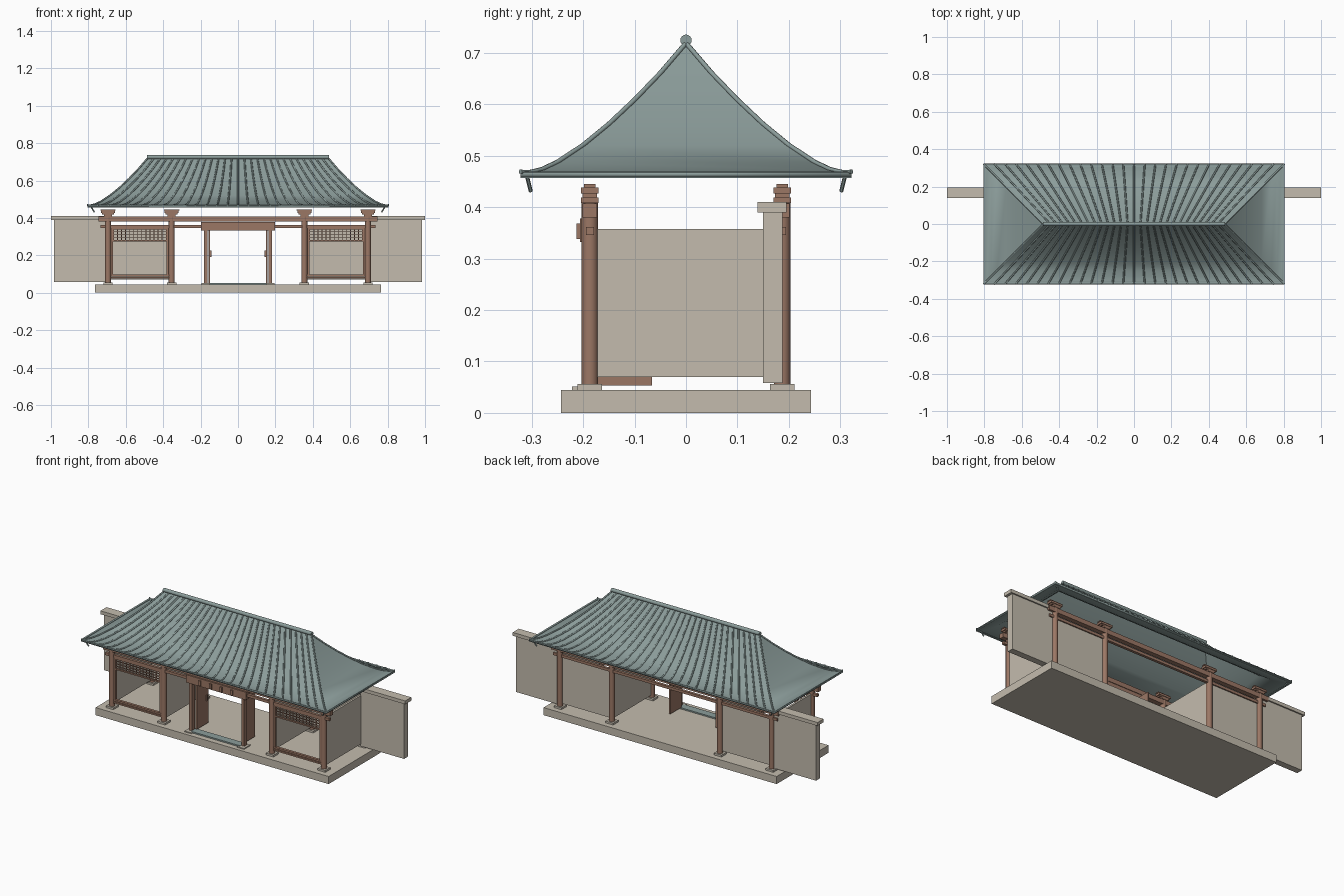
import bpy, bmesh, math
from mathutils import Vector, Matrix

if "Cube" in bpy.data.objects:
    bpy.data.objects.remove(bpy.data.objects["Cube"])


def material(name, rgb):
    m = bpy.data.materials.new(name)
    m.diffuse_color = (*rgb, 1)
    m.use_nodes = True
    m.node_tree.nodes["Principled BSDF"].inputs["Base Color"].default_value = m.diffuse_color
    return m


STONE = material("warm_stone", (0.55, 0.50, 0.42))
WOOD = material("brown_wood", (0.33, 0.185, 0.13))
TILE = material("grey_green_tile", (0.26, 0.335, 0.325))


def finish(name, bm, mat, smooth=False):
    bmesh.ops.recalc_face_normals(bm, faces=bm.faces)
    me = bpy.data.meshes.new(name)
    bm.to_mesh(me)
    bm.free()
    me.materials.append(mat)
    ob = bpy.data.objects.new(name, me)
    bpy.context.collection.objects.link(ob)
    if smooth:
        bpy.ops.object.select_all(action='DESELECT')
        ob.select_set(True)
        bpy.context.view_layer.objects.active = ob
        bpy.ops.object.shade_smooth_by_angle(angle=math.radians(35))
    return ob


def add_box(bm, x0, x1, y0, y1, z0, z1):
    mat = Matrix.Translation(((x0 + x1) / 2, (y0 + y1) / 2, (z0 + z1) / 2)) @ \
        Matrix.Diagonal((abs(x1 - x0), abs(y1 - y0), abs(z1 - z0), 1))
    return bmesh.ops.create_cube(bm, size=1, matrix=mat)["verts"]


def boxes(name, mat, *items):
    bm = bmesh.new()
    for it in items:
        add_box(bm, *it)
    return finish(name, bm, mat)


def mirrored(name, mat, *items):
    # the same boxes on the right and on the left
    return boxes(name, mat, *items, *[(-b[1], -b[0], *b[2:]) for b in items])


def add_cylinder(bm, a, b, r, sides=16):
    a, b = Vector(a), Vector(b)
    rot = (b - a).to_track_quat('Z', 'Y').to_matrix().to_4x4()
    bmesh.ops.create_cone(bm, cap_ends=True, segments=sides, radius1=r, radius2=r,
                          depth=(b - a).length, matrix=Matrix.Translation((a + b) / 2) @ rot)


COL_X = (-0.695, -0.355, 0.355, 0.695)
COL_Y = 0.187

# Platform and boundary walls
boxes("platform", STONE, (-0.765, 0.765, -0.243, 0.243, 0, 0.045))
mirrored("wing_wall", STONE, (0.70, 0.985, 0.15, 0.188, 0.058, 0.39))
mirrored("wing_wall_cap", STONE, (0.70, 1.0, 0.139, 0.196, 0.39, 0.41))

# Side room walls
mirrored("room_side_wall", STONE, *[(x - 0.006, x + 0.006, -0.175, 0.18, 0.07, 0.358)
                                    for x in COL_X[2:]])
mirrored("room_back_wall", STONE, (0.36, 0.69, 0.172, 0.188, 0.07, 0.358))

# Columns with stone pads and stepped brackets
cols, pads, brackets = bmesh.new(), bmesh.new(), bmesh.new()
for x in COL_X:
    for y in (-COL_Y, COL_Y):
        add_cylinder(cols, (x, y, 0.055), (x, y, 0.41), 0.016)
        add_box(pads, x - 0.025, x + 0.025, y - 0.024, y + 0.024, 0.045, 0.056)
        for hx, hy, z0, z1 in ((0.022, 0.017, 0.408, 0.419), (0.032, 0.014, 0.419, 0.427),
                               (0.038, 0.017, 0.427, 0.439), (0.041, 0.011, 0.439, 0.445)):
            add_box(brackets, x - hx, x + hx, y - hy, y + hy, z0, z1)
finish("columns", cols, WOOD, True)
finish("column_pads", pads, STONE)
finish("brackets", brackets, WOOD)

# Long tie beams, front and back
for label, s in (("front", -1), ("back", 1)):
    y = s * COL_Y
    boxes(label + "_beams", WOOD,
          (-0.745, 0.745, y - 0.014, y + 0.014, 0.38, 0.407),
          (-0.735, 0.735, y - 0.008, y + 0.008, 0.346, 0.362))

# Lattice windows and rails of the side rooms
lattice = [(0.37, 0.68, -0.195, -0.179, 0.075, 0.084), (0.37, 0.68, -0.195, -0.179, 0.088, 0.098)]
for x in (0.376, 0.674):
    lattice.append((x - 0.005, x + 0.005, -0.193, -0.181, 0.098, 0.346))
for z in (0.279, 0.341):
    lattice.append((0.38, 0.67, -0.192, -0.182, z - 0.004, z + 0.004))
for i in range(14):
    x = 0.384 + i * 0.282 / 13
    lattice.append((x - 0.0022, x + 0.0022, -0.189, -0.185, 0.28, 0.34))
for i in range(1, 4):
    z = 0.279 + i * 0.0155
    lattice.append((0.38, 0.67, -0.1895, -0.1845, z - 0.002, z + 0.002))
mirrored("lattice_windows", WOOD, *lattice)

# Gate: posts, lintel with studs, open leaves with handles, threshold
mirrored("gate_posts", WOOD, (0.163, 0.181, -0.2, -0.172, 0.05, 0.335))
boxes("gate_lintel", WOOD, (-0.197, 0.197, -0.206, -0.174, 0.332, 0.378))
mirrored("lintel_studs", WOOD, *[(x - 0.007, x + 0.007, -0.213, -0.206, 0.338, 0.368)
                                 for x in (0.035, 0.105)])
mirrored("gate_leaves", WOOD, (0.149, 0.159, -0.172, -0.066, 0.053, 0.332))
mirrored("gate_handles", WOOD, (0.143, 0.149, -0.086, -0.076, 0.19, 0.225))
boxes("threshold", TILE, (-0.162, 0.162, -0.21, -0.165, 0.045, 0.053))
mirrored("gate_post_pads", STONE, (0.15, 0.195, -0.222, -0.163, 0.045, 0.051))

# Roof slope profile: distance from the ridge and height
PROFILE = [(0.002, 0.716), (0.05, 0.66), (0.1, 0.608), (0.15, 0.561), (0.2, 0.520),
           (0.25, 0.487), (0.28, 0.473), (0.305, 0.467), (0.322, 0.468)]
RIDGE = 0.483

# Curved hipped roof shell
bm = bmesh.new()
rings = [[bm.verts.new((sx * (RIDGE + d), sy * d, z))
          for sx, sy in ((-1, -1), (1, -1), (1, 1), (-1, 1))] for d, z in PROFILE]
for a, b in zip(rings, rings[1:]):
    for i in range(4):
        j = (i + 1) % 4
        bm.faces.new((a[i], a[j], b[j], b[i]))
bm.faces.new(rings[0])
roof = finish("roof", bm, TILE, True)
if roof.data.polygons[0].normal.z < 0:
    roof.data.flip_normals()
mod = roof.modifiers.new("thickness", 'SOLIDIFY')
mod.thickness = 0.008
mod.offset = -1

# Eave edge boards
EX, EY = RIDGE + 0.322, 0.322
boxes("eave_boards", TILE,
      (-EX, EX, -EY, -EY + 0.012, 0.457, 0.47), (-EX, EX, EY - 0.012, EY, 0.457, 0.47),
      (-EX, -EX + 0.012, -EY, EY, 0.457, 0.47), (EX - 0.012, EX, -EY, EY, 0.457, 0.47))

# Tile rolls fanning from ridge to eaves, the outermost lying on the hips
curve = bpy.data.curves.new("tile_rolls", 'CURVE')
curve.dimensions = '3D'
curve.bevel_depth = 0.0048
curve.bevel_resolution = 1
curve.use_fill_caps = True
curve.materials.append(TILE)
ROLLS = 29
for s in (-1, 1):
    for i in range(ROLLS):
        u = -1 + 2 * i / (ROLLS - 1)
        sp = curve.splines.new('POLY')
        sp.points.add(len(PROFILE) - 1)
        for p, (d, z) in zip(sp.points, PROFILE):
            p.co = (u * (RIDGE + d), s * d, z + 0.001, 1)
rolls = bpy.data.objects.new("tile_rolls", curve)
bpy.context.collection.objects.link(rolls)
bpy.ops.object.select_all(action='DESELECT')
rolls.select_set(True)
bpy.context.view_layer.objects.active = rolls
bpy.ops.object.convert(target='MESH')

# Ridge roll
bm = bmesh.new()
add_cylinder(bm, (-RIDGE - 0.004, 0, 0.725), (RIDGE + 0.004, 0, 0.725), 0.011)
finish("ridge_roll", bm, TILE, True)

# Hanging pegs under the eave corners
bm = bmesh.new()
for sx in (-1, 1):
    for sy in (-1, 1):
        add_cylinder(bm, (sx * 0.785, sy * 0.309, 0.459), (sx * 0.768, sy * 0.302, 0.431), 0.004, 6)
finish("corner_pegs", bm, TILE)
